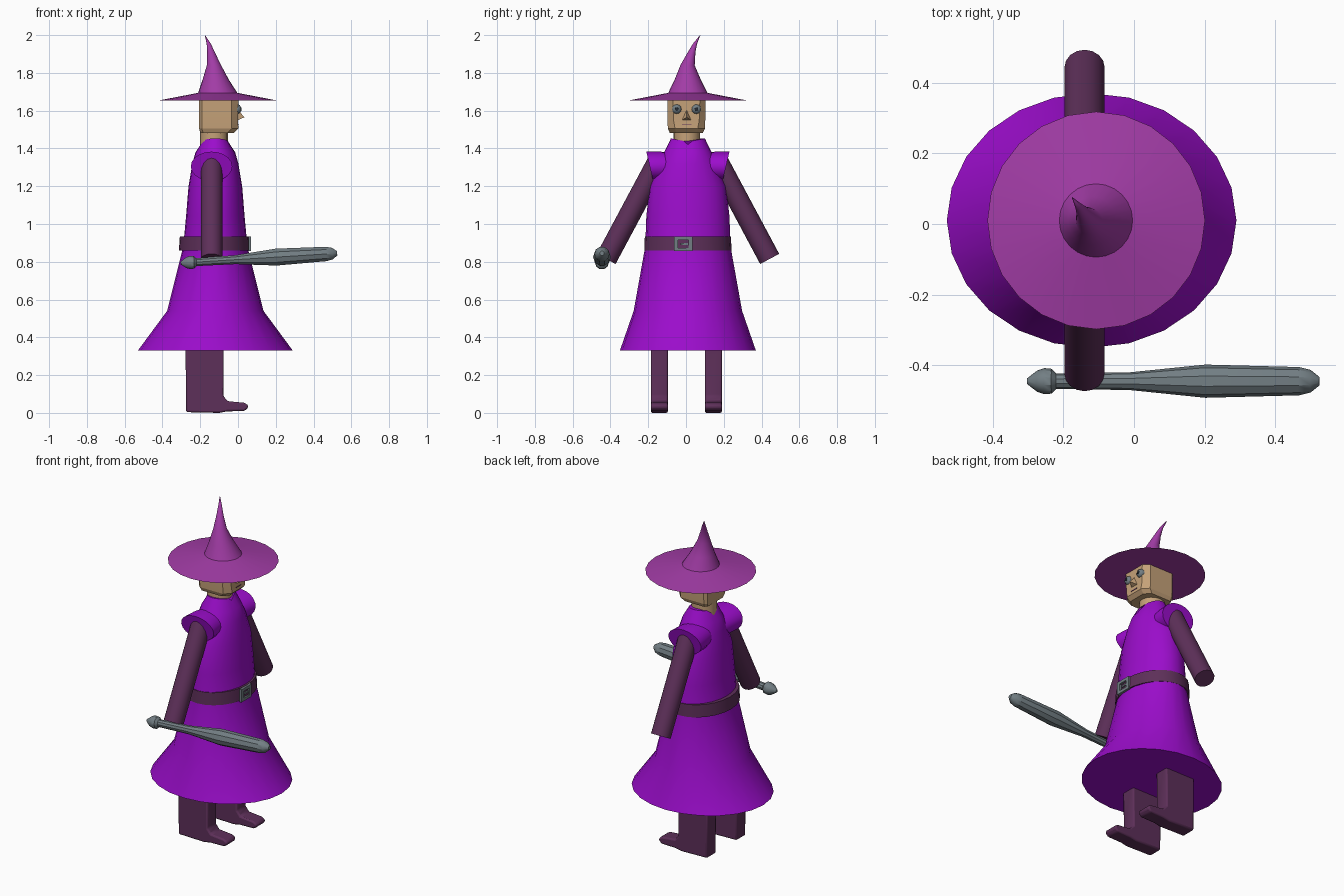
import bpy, bmesh, math
from mathutils import Vector

if "Cube" in bpy.data.objects:
    bpy.data.objects.remove(bpy.data.objects["Cube"])


def material(name, rgb):
    m = bpy.data.materials.new(name)
    m.diffuse_color = (*rgb, 1)
    m.use_nodes = True
    m.node_tree.nodes["Principled BSDF"].inputs["Base Color"].default_value = m.diffuse_color
    return m


VIOLET = material("robe violet", (0.33, 0.004, 0.60))
PLUM = material("hat plum", (0.36, 0.045, 0.38))
DARK = material("dark plum", (0.11, 0.029, 0.10))
SKIN = material("skin tan", (0.56, 0.36, 0.19))
GREY = material("steel grey", (0.17, 0.21, 0.23))
BLACK = material("pupil black", (0.02, 0.025, 0.035))


def finish(name, bm, mat, smooth=35):
    bmesh.ops.recalc_face_normals(bm, faces=bm.faces)
    me = bpy.data.meshes.new(name)
    bm.to_mesh(me)
    bm.free()
    ob = bpy.data.objects.new(name, me)
    bpy.context.collection.objects.link(ob)
    me.materials.append(mat)
    if smooth:
        bpy.ops.object.select_all(action='DESELECT')
        ob.select_set(True)
        bpy.context.view_layer.objects.active = ob
        bpy.ops.object.shade_smooth_by_angle(angle=math.radians(smooth))
    return ob


def loft(name, rings, mat, smooth=35):
    """Skin a list of equal-length point rings and cap both ends."""
    bm = bmesh.new()
    loops = [[bm.verts.new(p) for p in r] for r in rings]
    n = len(loops[0])
    for a, b in zip(loops, loops[1:]):
        for i in range(n):
            j = (i + 1) % n
            bm.faces.new((a[i], a[j], b[j], b[i]))
    bm.faces.new(loops[0])
    bm.faces.new(loops[-1])
    return finish(name, bm, mat, smooth)


def oval(cx, cy, z, rx, ry, n=24):
    return [(cx + rx * math.cos(2 * math.pi * i / n),
             cy + ry * math.sin(2 * math.pi * i / n), z) for i in range(n)]


def tube(name, start, end, stations, mat, n=16):
    """Round part along a line; stations are (fraction, radius)."""
    a, b = Vector(start), Vector(end)
    q = (b - a).to_track_quat('Z', 'Y')
    rings = [[a.lerp(b, t) + q @ Vector(p) for p in oval(0, 0, 0, r, r, n)]
             for t, r in stations]
    return loft(name, rings, mat)


def box(name, centre, size, mat):
    bm = bmesh.new()
    bmesh.ops.create_cube(bm, size=1)
    bmesh.ops.scale(bm, vec=size, verts=bm.verts)
    bmesh.ops.translate(bm, vec=centre, verts=bm.verts)
    return finish(name, bm, mat, 0)


CX, CY = -0.12, 0.01

# Robe: flared skirt, fitted body and collar dipping at the front
robe = [(0.33, .41, .36), (0.54, .255, .287), (0.88, .17, .226), (1.04, .155, .22),
        (1.20, .142, .203), (1.32, .122, .155), (1.38, .105, .125), (1.435, .068, .09)]
rings = [oval(CX, CY, z, rx, ry) for z, rx, ry in robe]
rings[-1] = [(x, y, z + 0.018 * abs(y - CY) / .09 - (0.015 if abs(y - CY) < .02 else 0))
             for x, y, z in rings[-1]]
loft("robe", rings, VIOLET, 25)

# Belt and buckle
loft("belt", [oval(-0.125, CY, 0.86, .188, .231), oval(-0.125, CY, 0.935, .183, .228)], DARK)
for s in (-1, 1):
    box("buckle_side", (0.062, -0.015 + s * .038, 0.895), (.014, .022, .078), GREY)
    box("buckle_bar", (0.062, -0.015, 0.895 + s * .03), (.014, .09, .018), GREY)
box("buckle_prong", (0.062, -0.01, 0.895), (.008, .04, .01), GREY)

for s in (-1, 1):
    # Cap sleeve, tilted at its open end
    cap = []
    for y, z, rx, rz, tilt in ((.07, 1.30, .09, .075, 0), (.14, 1.305, .105, .078, .01),
                               (.207, 1.305, .11, .078, .018)):
        cap.append([(-0.14 + px, CY + s * (y - .005 + tilt * pz / rz), z + pz)
                    for px, pz, _ in oval(0, 0, 0, rx, rz, 20)])
    loft("cap_sleeve", cap, VIOLET, 40)

    # Arm
    tube("arm", (-0.14, CY + s * .155, 1.335), (-0.14, CY + s * .433, 0.815),
         ((0, .057), (1, .057)), DARK)

    # Leg and boot: side profile extruded across, with softened edges
    side = [(-.275, .004), (-.10, 0), (-.06, .008), (.035, .01), (.055, .028), (.05, .045),
            (.03, .054), (-.055, .062), (-.078, .09), (-.075, .42), (-.278, .42)]
    yc = 0.002 + s * .143
    leg = loft("leg", [[(x, yc + w, z) for x, z in side] for w in (-.045, .045)], DARK, 40)
    bev = leg.modifiers.new("soft_edges", 'BEVEL')
    bev.width, bev.segments = .012, 2

    # Eye and pupil
    ye = .003 + s * .052
    tube("eye", (-0.02, ye, 1.608), (0.016, ye, 1.608),
         ((0, .025), (.6, .025), (.85, .02), (1, .01)), GREY, 12)
    tube("pupil", (0.012, ye, 1.608), (0.018, ye, 1.608), ((0, .011), (1, .009)), BLACK, 10)

# Neck
loft("neck", [oval(-.127, .005, 1.38, .073, .07, 16), oval(-.127, .005, 1.50, .073, .07, 16)], SKIN)


# Head: squared block with a chamfered face and jaw
def head_ring(z, x0, x1, w, f):
    return [(x, y + .002, z) for x, y in ((x0, -w + .015), (x0 + .015, -w), (x1 - .035, -w), (x1, -f),
                                          (x1, f), (x1 - .035, w), (x0 + .015, w), (x0, w - .015))]


loft("head", [head_ring(1.483, -.2, -.02, .088, .055), head_ring(1.505, -.206, .002, .098, .06),
              head_ring(1.55, -.206, .0, .1, .068), head_ring(1.675, -.206, .002, .1, .072)], SKIN, 20)

# Nose: small wedge
bm = bmesh.new()
base = [bm.verts.new(p) for p in ((-.005, .003, 1.61), (-.005, -.024, 1.548), (-.005, .03, 1.548))]
tip = bm.verts.new((.034, .003, 1.565))
bm.faces.new(base)
for i in range(3):
    bm.faces.new((base[i], base[(i + 1) % 3], tip))
finish("nose", bm, SKIN, 0)

# Mouth: thin plate
box("mouth", (.001, .003, 1.525), (.006, .05, .004), DARK)

# Hat: wide brim and a bent, tapering crown
loft("hat_brim", [oval(-.107, CY, 1.655, .308, .308), oval(-.107, CY, 1.695, .1, .1)], PLUM, 10)
crown = [(-.107, .01, 1.69, .106), (-.118, .009, 1.765, .069), (-.127, .008, 1.84, .038),
         (-.143, .03, 1.91, .02), (-.155, .048, 1.955, .011), (-.175, .075, 2.0, .001)]
loft("hat_crown", [oval(x, y, z, r, r) for x, y, z, r in crown], PLUM, 50)

# Club held across the hand
tube("club", (-0.303, -.445, .793), (0.525, -.445, .845),
     ((0, .008), (.035, .03), (.06, .037), (.085, .035), (.1, .022), (.35, .025),
      (.61, .047), (.93, .04), (.97, .032), (1, .012)), GREY, 10)
